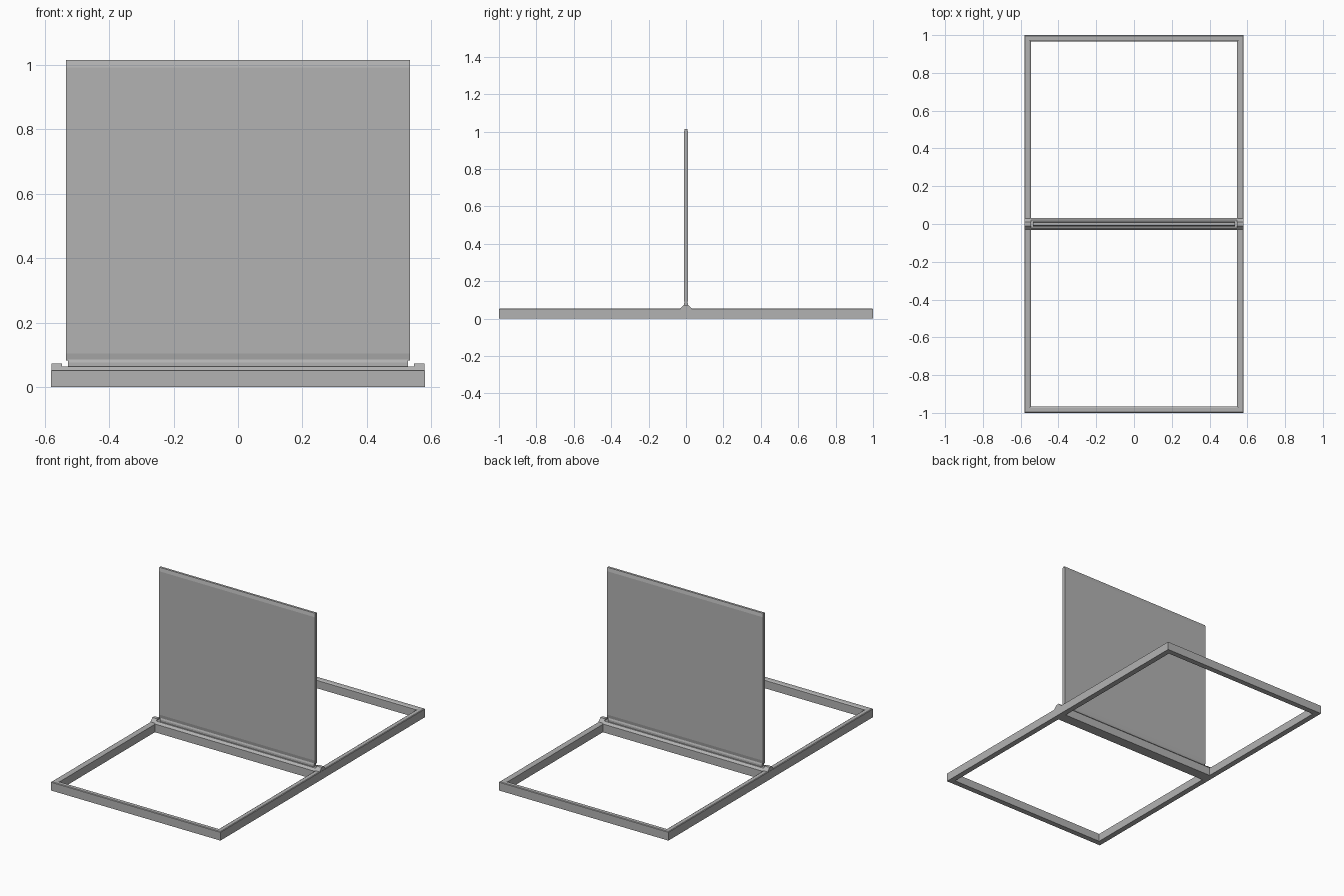
import bpy, bmesh

if "Cube" in bpy.data.objects:
    bpy.data.objects.remove(bpy.data.objects["Cube"])

grey = bpy.data.materials.new("mid grey")
grey.diffuse_color = (0.45, 0.45, 0.45, 1)
grey.use_nodes = True
grey.node_tree.nodes["Principled BSDF"].inputs["Base Color"].default_value = grey.diffuse_color


def finish(name, bm):
    bmesh.ops.recalc_face_normals(bm, faces=bm.faces)
    me = bpy.data.meshes.new(name)
    bm.to_mesh(me)
    bm.free()
    me.materials.append(grey)
    ob = bpy.data.objects.new(name, me)
    bpy.context.collection.objects.link(ob)
    return ob


def extrude_x(name, half, x0, x1):
    """Extrude a profile along x; half = (y, z) points from bottom to top, mirrored in y."""
    prof = half + [(-y, z) for y, z in reversed(half)]
    bm = bmesh.new()
    a = [bm.verts.new((x0, y, z)) for y, z in prof]
    b = [bm.verts.new((x1, y, z)) for y, z in prof]
    n = len(prof)
    bm.faces.new(a)
    bm.faces.new(b[::-1])
    for i in range(n):
        j = (i + 1) % n
        bm.faces.new((a[i], b[i], b[j], a[j]))
    return finish(name, bm)


# Outer frame: one profile swept round a rectangle with mitred corners
X, Y, W = 0.58, 1.0, 0.034
section = [(0, 0), (0, 0.051), (0.004, 0.054), (W - 0.008, 0.054),
           (W, 0.049), (W, 0)]          # (inset from outside, height)
bm = bmesh.new()
rings = []
for sx, sy in ((-1, -1), (1, -1), (1, 1), (-1, 1)):
    rings.append([bm.verts.new((sx * (X - d), sy * (Y - d), z)) for d, z in section])
for k in range(4):
    a, b = rings[k], rings[(k + 1) % 4]
    for i in range(len(section)):
        j = (i + 1) % len(section)
        bm.faces.new((a[i], b[i], b[j], a[j]))
finish("base_frame", bm)

# Cross bar under the panel
extrude_x("cross_bar", [(0.033, 0), (0.033, 0.051), (0.020, 0.064)], -0.547, 0.547)

# End brackets on both side rails
for side, s in (("left", -1), ("right", 1)):
    xs = sorted((s * 0.546, s * 0.579))
    extrude_x(side + "_bracket",
              [(0.030, 0.050), (0.028, 0.056), (0.013, 0.071), (0.010, 0.074)], *xs)

# Narrow rail joining the panel to the cross bar
extrude_x("hinge_rail", [(0.012, 0.062), (0.012, 0.076), (0.008, 0.086)], -0.527, 0.527)

# Upright panel with tapered top and bottom edges
extrude_x("upright_panel",
          [(0.008, 0.083), (0.012, 0.105), (0.012, 0.992), (0.007, 1.014)], -0.534, 0.534)
